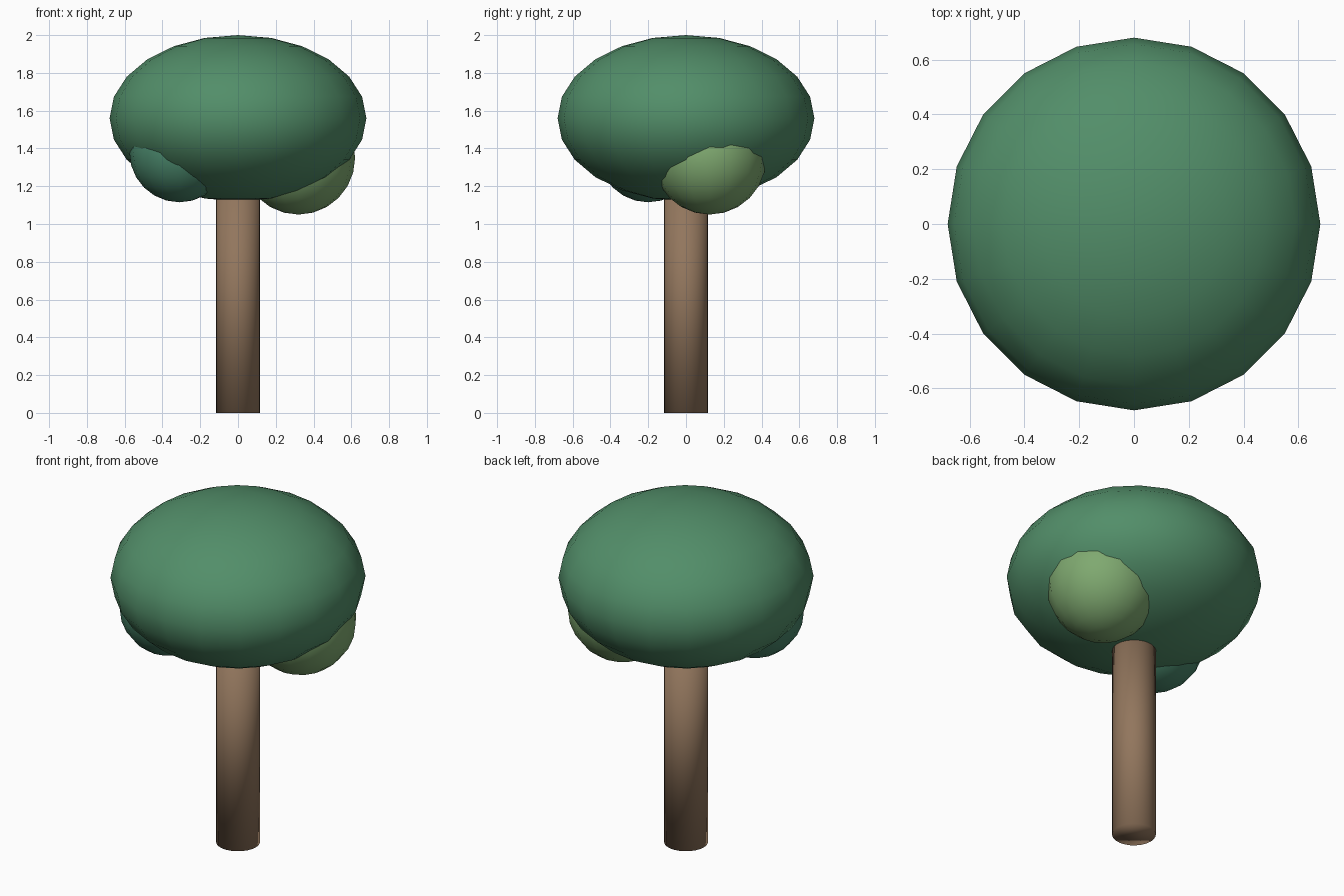
import bpy

cube = bpy.data.objects.get("Cube")
if cube:
    bpy.data.objects.remove(cube, do_unlink=True)


def material(name, srgb):
    """Flat material from 0-255 sRGB values, stored as linear."""
    color = [((c / 255 + 0.055) / 1.055) ** 2.4 for c in srgb] + [1.0]
    mat = bpy.data.materials.new(name)
    mat.use_nodes = True
    mat.diffuse_color = color
    mat.node_tree.nodes["Principled BSDF"].inputs["Base Color"].default_value = color
    return mat


def finish(name, mat):
    obj = bpy.context.object
    obj.name = name
    obj.data.materials.append(mat)
    bpy.ops.object.shade_smooth()
    return obj


def leaf_clump(name, center, radii, segments, rings, mat):
    bpy.ops.mesh.primitive_uv_sphere_add(segments=segments, ring_count=rings, radius=1, location=center)
    bpy.context.object.scale = radii
    bpy.ops.object.transform_apply(location=False, rotation=False, scale=True)
    return finish(name, mat)


bark = material("bark brown", (146, 118, 93))
leaf = material("leaf green", (82, 142, 105))
light_leaf = material("light leaf green", (127, 169, 112))
teal_leaf = material("teal leaf green", (72, 132, 105))

# Trunk, softly shaded over its capped ends
trunk_height = 1.2
bpy.ops.mesh.primitive_cylinder_add(vertices=24, radius=0.117, depth=trunk_height,
                                    location=(0, 0, trunk_height / 2))
finish("trunk", bark)

# Broad flattened crown and two smaller clumps tucked under it
leaf_clump("crown", (0, 0, 1.56), (0.68, 0.68, 0.44), 20, 12, leaf)
leaf_clump("left_leaf_clump", (0.32, 0.125, 1.35), (0.3, 0.3, 0.3), 16, 12, light_leaf)
leaf_clump("right_leaf_clump", (-0.31, -0.2, 1.38), (0.265, 0.265, 0.265), 16, 12, teal_leaf)
